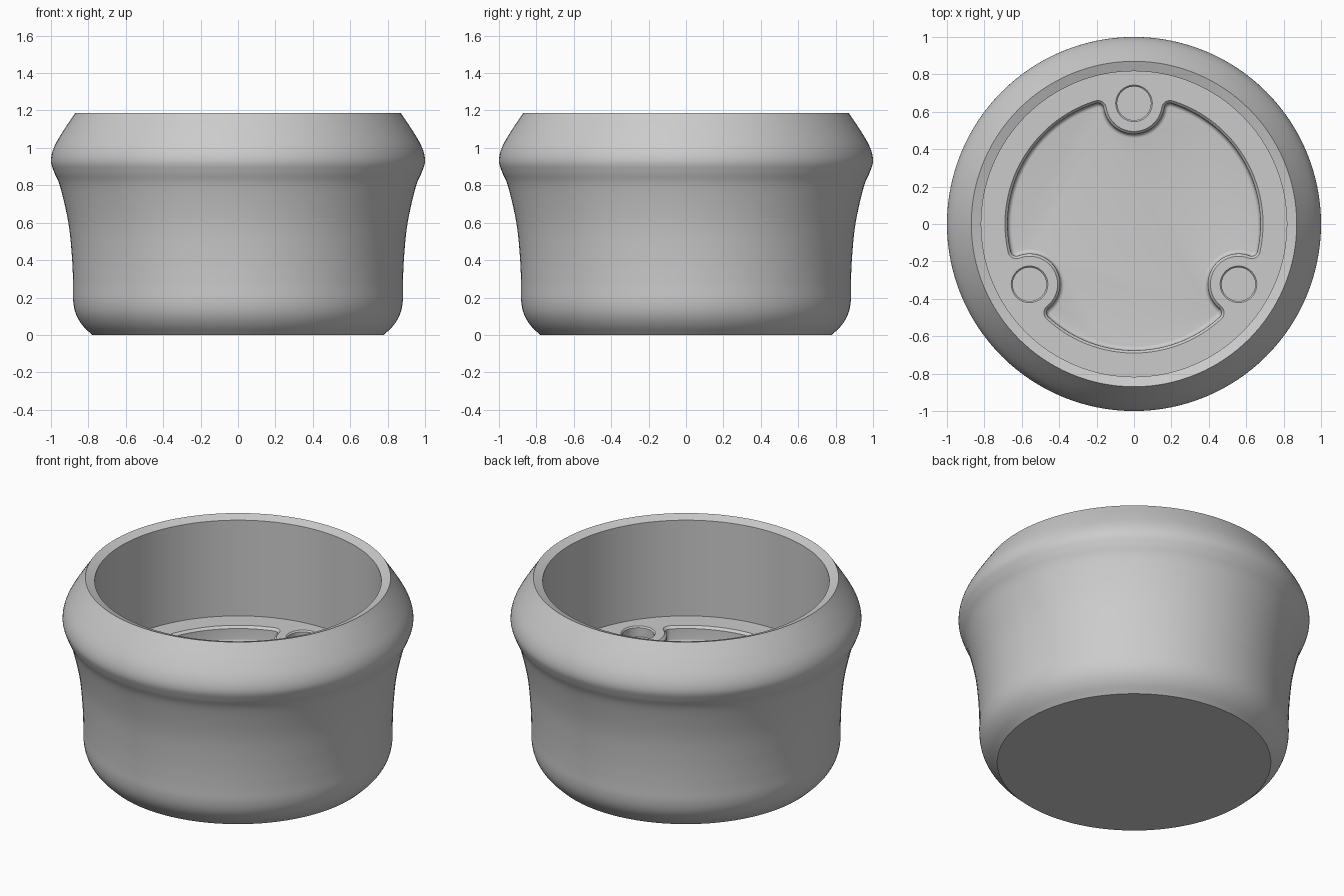
import bpy, bmesh, math
from mathutils import Vector

cube = bpy.data.objects.get("Cube")
if cube:
    bpy.data.objects.remove(cube, do_unlink=True)

SEG = 128
FLOOR = 0.565            # height of the inner floor
RECESS_BASE = 0.465      # bottom of the lobed recess
HOLE_BASE = 0.5
RECESS_R, BOSS_R, BOSS_DIST, CORNER = 0.69, 0.15, 0.645, 0.045

grey = bpy.data.materials.new("plain grey")
grey.use_nodes = True
grey.diffuse_color = (0.6, 0.6, 0.6, 1)
grey.node_tree.nodes["Principled BSDF"].inputs["Base Color"].default_value = (0.6, 0.6, 0.6, 1)


def smooth_curve(points, steps=5):
    """Catmull-Rom curve through profile points."""
    p = [Vector(q) for q in points]
    p = [2 * p[0] - p[1]] + p + [2 * p[-1] - p[-2]]
    out = []
    for a, b, c, d in zip(p, p[1:], p[2:], p[3:]):
        for i in range(steps):
            t = i / steps
            out.append(0.5 * (2 * b + (c - a) * t + (2 * a - 5 * b + 4 * c - d) * t ** 2
                              + (3 * b - a - 3 * c + d) * t ** 3))
    return out + [p[-2]]


def circle(r, centre=(0, 0), n=SEG):
    return [(centre[0] + r * math.cos(math.tau * i / n),
             centre[1] + r * math.sin(math.tau * i / n)) for i in range(n)]


def arc(centre, r, a0, a1, n):
    return [centre + r * Vector((math.cos(a0 + (a1 - a0) * i / n),
                                 math.sin(a0 + (a1 - a0) * i / n))) for i in range(n)]


def recess_outline(inset):
    """Circle bitten by three round bosses, with rounded corners, shrunk by inset."""
    # corner centre touches the big circle inside and the boss outside
    far, near = RECESS_R - CORNER, BOSS_R + CORNER
    off = math.acos((far ** 2 + BOSS_DIST ** 2 - near ** 2) / (2 * far * BOSS_DIST))
    pts = []
    for k in range(3):
        mid = math.pi / 2 + k * math.tau / 3
        boss = BOSS_DIST * Vector((math.cos(mid), math.sin(mid)))
        c0 = far * Vector((math.cos(mid - off), math.sin(mid - off)))
        c1 = far * Vector((math.cos(mid + off), math.sin(mid + off)))
        ang = lambda v: math.atan2(v.y, v.x)
        swing = (ang(boss - c0) - (mid - off)) % math.tau
        start = ang(c0 - boss)
        sweep = -((start - ang(c1 - boss)) % math.tau)
        pts += arc(c0, CORNER - inset, mid - off, mid - off + swing, 10)
        pts += arc(boss, BOSS_R + inset, start, start + sweep, 28)
        pts += arc(c1, CORNER - inset, mid + off - swing, mid + off, 10)
        pts += arc(Vector((0, 0)), RECESS_R - inset, mid + off,
                   mid + math.tau / 3 - off, 36)
    return pts


def add_ring(bm, outline, z):
    return [bm.verts.new((x, y, z)) for x, y in outline]


def bridge(bm, rings):
    for a, b in zip(rings, rings[1:]):
        n = len(a)
        for i in range(n):
            j = (i + 1) % n
            bm.faces.new((a[i], a[j], b[j], b[i]))


bm = bmesh.new()

# Outer shell, sloped rim and inner wall
outer = smooth_curve([(0.78, 0), (0.832, 0.052), (0.866, 0.11), (0.881, 0.18),
                      (0.882, 0.28), (0.888, 0.42), (0.907, 0.6), (0.95, 0.79),
                      (0.983, 0.87), (1.0, 0.93), (0.985, 1.0), (0.938, 1.085),
                      (0.87, 1.187)])
profile = [tuple(p) for p in outer] + [(0.817, 1.167), (0.817, FLOOR)]
shell = [add_ring(bm, circle(r), z) for r, z in profile]
bridge(bm, shell)
bm.faces.new(list(reversed(shell[0])))

# Lobed recess with chamfered lip and filleted foot
foot = 0.022
steps = [(0, FLOOR), (0.014, FLOOR - 0.014)]
for i in range(6):
    a = i / 5 * math.pi / 2
    steps.append((0.015 + foot * (1 - math.cos(a)), RECESS_BASE + foot * (1 - math.sin(a))))
recess = [add_ring(bm, recess_outline(d), z) for d, z in steps]
bridge(bm, recess)
bm.faces.new(recess[-1])

# Three blind holes in the bosses
loops = [shell[-1], recess[0]]
for k in range(3):
    a = math.pi / 2 + k * math.tau / 3
    c = (BOSS_DIST * math.cos(a), BOSS_DIST * math.sin(a))
    hole = [add_ring(bm, circle(r, c, 48), z) for r, z in
            ((0.098, FLOOR), (0.09, FLOOR - 0.008), (0.09, HOLE_BASE))]
    bridge(bm, hole)
    bm.faces.new(hole[-1])
    loops.append(hole[0])

# Flat floor between the wall, the recess and the holes
edges = [bm.edges.get((l[i - 1], l[i])) for l in loops for i in range(len(l))]
bmesh.ops.triangle_fill(bm, edges=edges, use_beauty=True, normal=(0, 0, 1))
bmesh.ops.recalc_face_normals(bm, faces=bm.faces)

mesh = bpy.data.meshes.new("round_cup")
bm.to_mesh(mesh)
bm.free()
mesh.materials.append(grey)
cup = bpy.data.objects.new("round_cup", mesh)
bpy.context.collection.objects.link(cup)
bpy.context.view_layer.objects.active = cup
cup.select_set(True)
bpy.ops.object.shade_smooth_by_angle(angle=math.radians(20))
